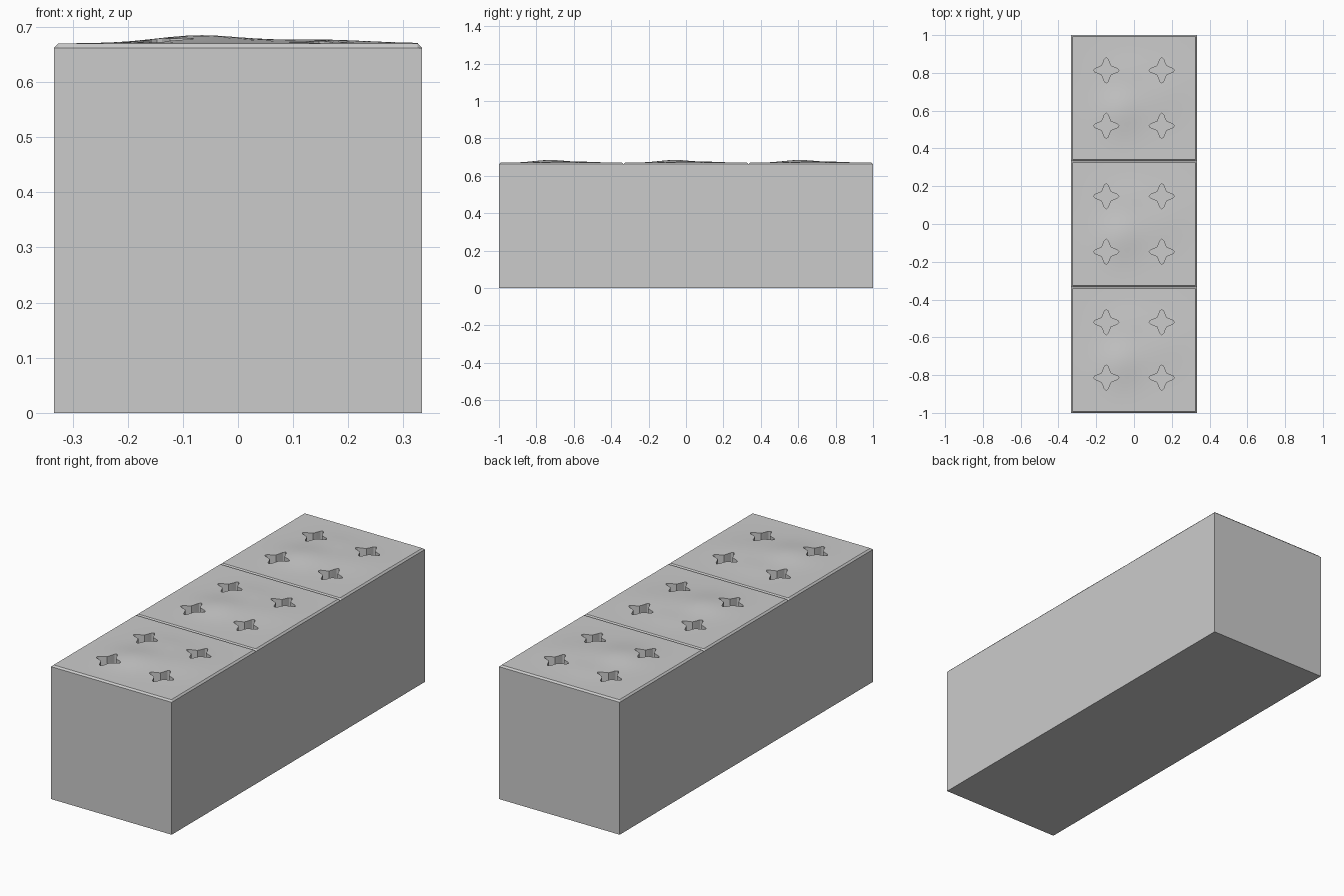
import bpy, bmesh
from math import sin, cos, pi, exp

if "Cube" in bpy.data.objects:
    bpy.data.objects.remove(bpy.data.objects["Cube"])

W = 2 / 3            # tile size
H = W / 2
EDGE = 0.662         # height of the chamfer's outer rim
INSET = 0.008        # chamfer width
DEPTH = 0.12         # depth of the star pits
N = 20               # grid cells across one tile


def new_object(name, bm):
    bmesh.ops.recalc_face_normals(bm, faces=bm.faces)
    mesh = bpy.data.meshes.new(name)
    bm.to_mesh(mesh)
    bm.free()
    obj = bpy.data.objects.new(name, mesh)
    bpy.context.collection.objects.link(obj)
    return obj


def bump(x, y, cx, cy, height, sx, sy):
    return height * exp(-((x - cx) / sx) ** 2 - ((y - cy) / sy) ** 2)


def tile_height(x, y):
    # gently worn stone surface of one tile
    return (0.670 + bump(x, y, -0.07, -0.06, 0.0145, 0.11, 0.12)
            + bump(x, y, 0.14, 0.02, 0.007, 0.13, 0.14)
            + bump(x, y, -0.03, 0.15, 0.004, 0.12, 0.08))


# grid lines across one tile, with a narrow chamfer strip at each side
inner = H - INSET
lines = [-H] + [-inner + 2 * inner * i / N for i in range(N + 1)] + [H]
rows = [(k * W, y) for k in (-1, 0, 1) for y in (lines if k == -1 else lines[1:])]

# stone block: worn top with grooves between three tiles, straight sides
bm = bmesh.new()
grid = []
for cy, y in rows:
    row = []
    for x in lines:
        rim = abs(x) > inner + 1e-5 or abs(y) > inner + 1e-5
        row.append(bm.verts.new((x, cy + y, EDGE if rim else tile_height(x, y))))
    grid.append(row)
for a, b in zip(grid, grid[1:]):
    for i in range(len(lines) - 1):
        bm.faces.new((a[i], a[i + 1], b[i + 1], b[i]))
border = [e for e in bm.edges if e.is_boundary]
ext = bmesh.ops.extrude_edge_only(bm, edges=border)["geom"]
for v in ext:
    if isinstance(v, bmesh.types.BMVert):
        v.co.z = 0
bmesh.ops.holes_fill(bm, edges=[e for e in bm.edges if e.is_boundary], sides=0)
block = new_object("stone_block", bm)

# four-pointed star pits, four per tile
quarter = [(0.067, 0), (0.060, 0.009), (0.042, 0.016), (0.030, 0.021),
           (0.024, 0.024), (0.021, 0.030), (0.016, 0.042), (0.009, 0.060)]
star = []
for q in range(4):
    c, s = round(cos(q * pi / 2)), round(sin(q * pi / 2))
    star += [(x * c - y * s, x * s + y * c) for x, y in quarter]

bm = bmesh.new()
for k in (-1, 0, 1):
    for sx in (-0.147, 0.147):
        for sy in (-0.147, 0.147):
            low, high = ([bm.verts.new((x + sx, y + sy + k * W, z)) for x, y in star]
                         for z in (0.67 - DEPTH, 0.8))
            bm.faces.new(low[::-1])
            bm.faces.new(high)
            for i in range(len(star)):
                j = (i + 1) % len(star)
                bm.faces.new((low[i], low[j], high[j], high[i]))
cutter = new_object("star_pit_cutter", bm)
cutter.hide_render = True

mod = block.modifiers.new("star_pits", "BOOLEAN")
mod.operation = "DIFFERENCE"
mod.solver = "EXACT"
mod.object = cutter
bpy.context.view_layer.objects.active = block
block.select_set(True)
bpy.ops.object.modifier_apply(modifier=mod.name)
bpy.data.objects.remove(cutter)
bpy.ops.object.shade_smooth_by_angle(angle=0.35)
